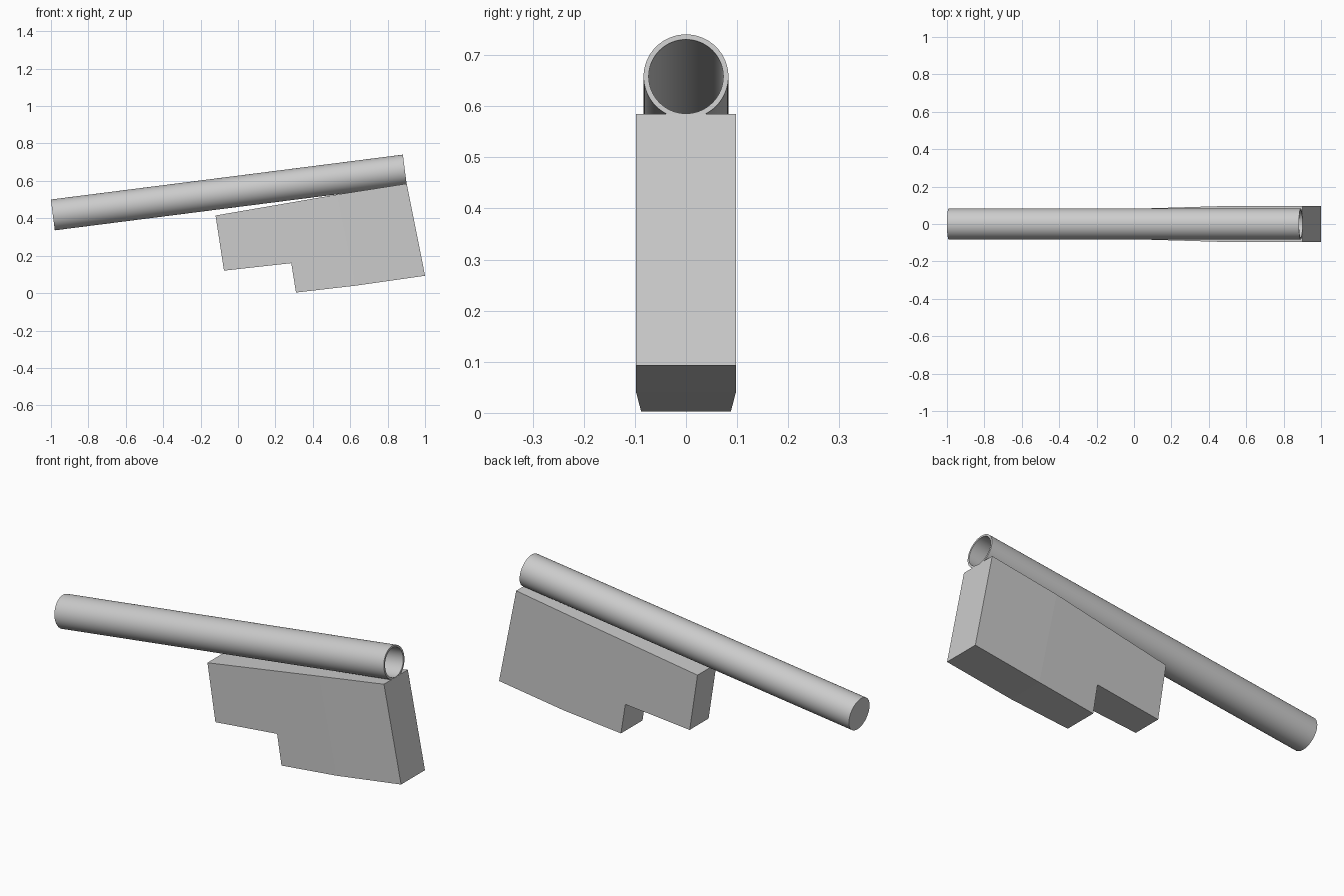
import bpy, bmesh, math
from mathutils import Vector, Matrix

cube = bpy.data.objects.get("Cube")
if cube:
    bpy.data.objects.remove(cube, do_unlink=True)

grey = bpy.data.materials.new("light_grey")
grey.use_nodes = True
grey.diffuse_color = (0.6, 0.6, 0.6, 1)
grey.node_tree.nodes["Principled BSDF"].inputs["Base Color"].default_value = (0.6, 0.6, 0.6, 1)


def finish(bm, name):
    bmesh.ops.remove_doubles(bm, verts=bm.verts, dist=1e-5)
    bmesh.ops.recalc_face_normals(bm, faces=bm.faces)
    mesh = bpy.data.meshes.new(name)
    bm.to_mesh(mesh)
    bm.free()
    mesh.materials.append(grey)
    obj = bpy.data.objects.new(name, mesh)
    bpy.context.collection.objects.link(obj)
    return obj


# Tilted tube: closed at the left end, hollow and open at the right end
start, end = Vector((-0.99, 0, 0.418)), Vector((0.892, 0, 0.658))
length, outer, inner, wall = (end - start).length, 0.083, 0.073, 0.01
profile = [(0, 0), (outer, 0), (outer, length), (inner, length), (inner, wall), (0, wall)]
bm = bmesh.new()
pts = [bm.verts.new((r, 0, h)) for r, h in profile]
edges = [bm.edges.new(pair) for pair in zip(pts, pts[1:])]
bmesh.ops.spin(bm, geom=pts + edges, cent=(0, 0, 0), axis=(0, 0, 1),
               angle=math.tau, steps=64)
bm.transform(Matrix.Translation(start) @ (end - start).to_track_quat('Z', 'Y').to_matrix().to_4x4())
tube = finish(bm, "tube")
bpy.context.view_layer.objects.active = tube
tube.select_set(True)
bpy.ops.object.shade_smooth_by_angle(angle=math.radians(35))

# Stepped block: straight rear section, front section narrowing away from the joint
joint_top, joint_bottom = (0.53, 0.527), (0.63, 0.04)
rear = [joint_bottom, (1.0, 0.093), (0.902, 0.585), joint_top]
front = [joint_top, (-0.12, 0.415), (-0.075, 0.12), (0.285, 0.16), (0.31, 0.003), joint_bottom]
normal = Vector((joint_bottom[1] - joint_top[1], joint_top[0] - joint_bottom[0])).normalized()


def half_width(p):
    ahead = max(0, (Vector(p) - Vector(joint_top)).dot(normal))
    return 0.0975 - 0.03 * ahead


bm = bmesh.new()
for section in (rear, front):
    sides = [[bm.verts.new((p[0], s * half_width(p), p[1])) for p in section] for s in (-1, 1)]
    for side in sides:
        bm.faces.new(side)
    a, b = sides
    # The last-to-first span is the shared joint, left open inside
    for i in range(len(section) - 1):
        bm.faces.new((a[i], a[i + 1], b[i + 1], b[i]))
finish(bm, "stepped_block")
